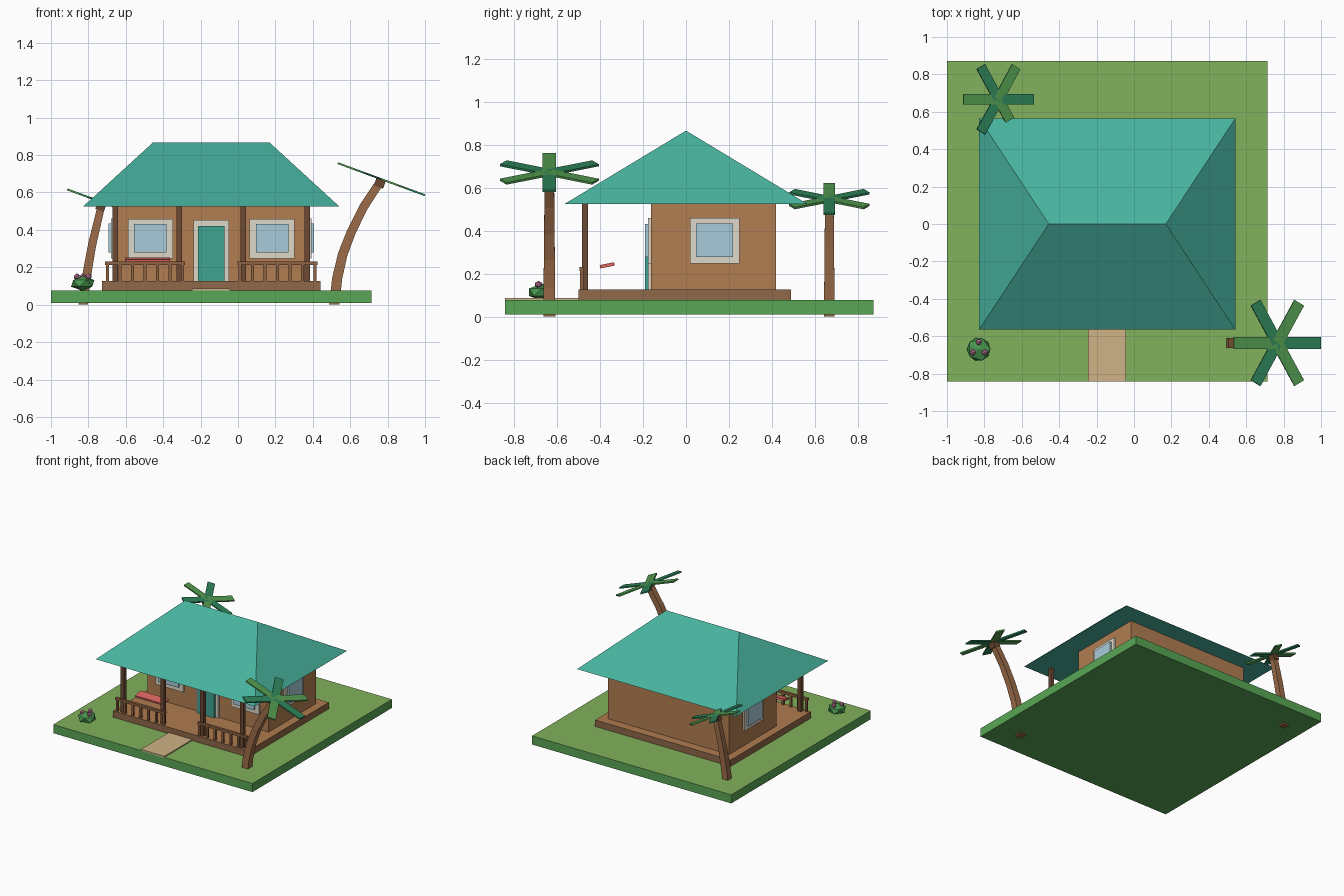
import bpy, bmesh, math
from mathutils import Vector, Matrix

if "Cube" in bpy.data.objects:
    bpy.data.objects.remove(bpy.data.objects["Cube"])


def mat(name, hexcol):
    m = bpy.data.materials.new(name)
    c = [int(hexcol[i:i + 2], 16) / 255 for i in (0, 2, 4)]
    m.diffuse_color = [((v + 0.055) / 1.055) ** 2.4 for v in c] + [1]
    m.use_nodes = True
    m.node_tree.nodes["Principled BSDF"].inputs["Base Color"].default_value = m.diffuse_color
    return m


GRASS, SOIL = mat("grass", "82B25C"), mat("grass_edge", "58A655")
WALL, BASE, DECK = mat("wall_wood", "B27E52"), mat("base_wood", "906848"), mat("deck_wood", "B07C50")
POST, RAIL = mat("post_wood", "6E4A34"), mat("rail_wood", "8F6242")
ROOF, DOOR = mat("roof_teal", "48B29E"), mat("door_teal", "40A592")
FRAME, GLASS, PATH = mat("frame_cream", "DDD8C8"), mat("glass", "A8CBDA"), mat("path_sand", "CFB286")
RED, PINK, BUSH = mat("bench_red", "DD6660"), mat("flower_pink", "D080A8"), mat("bush_green", "4A9850")
BARK, HUB = mat("bark", "9C6C48"), mat("hub_brown", "6A4630")
LEAF = [mat("leaf_dark", "2E845A"), mat("leaf_light", "52994F")]
CX = -0.143  # house centre line


def finish(name, bm, *mats):
    bmesh.ops.recalc_face_normals(bm, faces=bm.faces)
    me = bpy.data.meshes.new(name)
    bm.to_mesh(me)
    bm.free()
    for m in mats:
        me.materials.append(m)
    ob = bpy.data.objects.new(name, me)
    bpy.context.collection.objects.link(ob)
    return ob


def box(name, x, y, z, m, top=None):
    """Box from (min, max) ranges; optional second material on top."""
    bm = bmesh.new()
    bmesh.ops.create_cube(bm, size=1)
    for v in bm.verts:
        v.co = Vector([r[0] if c < 0 else r[1] for r, c in zip((x, y, z), v.co)])
    if top:
        max(bm.faces, key=lambda f: f.calc_center_median().z).material_index = 1
    return finish(name, bm, m, *([top] if top else []))


def around(c, h):
    return (c - h, c + h)


# Ground, path, foundation, walls
box("ground", (-1, 0.714), (-0.842, 0.872), (0.01, 0.077), SOIL, GRASS)
box("path", (-0.246, -0.044), (-0.842, -0.49), (0.07, 0.086), PATH)
box("foundation", around(CX, 0.583), (-0.5, 0.488), (0.07, 0.127), BASE, DECK)
box("walls", around(CX, 0.521), (-0.162, 0.418), (0.127, 0.526), WALL)

# Hip roof with closed flat underside
bm = bmesh.new()
eave = [bm.verts.new((CX + sx * 0.685, sy * 0.565, 0.525)) for sx, sy in ((-1, -1), (1, -1), (1, 1), (-1, 1))]
r0, r1 = [bm.verts.new((CX + s * 0.313, 0, 0.866)) for s in (-1, 1)]
a, b, c, d = eave
for f in ((a, b, r1, r0), (b, c, r1), (c, d, r0, r1), (d, a, r0), (d, c, b, a)):
    bm.faces.new(f)
finish("roof", bm, ROOF)

# Door
box("door_frame", around(CX, 0.096), (-0.176, -0.16), (0.127, 0.452), FRAME)
box("door", around(CX, 0.071), (-0.19, -0.16), (0.127, 0.42), DOOR)

# Windows: two in front, one on each side
for s, side in ((-1, "left"), (1, "right")):
    wx = CX + s * 0.325
    box(f"front_window_frame_{side}", around(wx, 0.12), (-0.176, -0.16), (0.247, 0.459), FRAME)
    box(f"front_window_glass_{side}", around(wx, 0.087), (-0.19, -0.16), (0.279, 0.432), GLASS)
    for part, out, h, z, m in (("frame", 0.535, 0.115, (0.247, 0.46), FRAME),
                               ("glass", 0.549, 0.086, (0.278, 0.433), GLASS)):
        xs = sorted((CX + s * 0.515, CX + s * out))
        box(f"side_window_{part}_{side}", xs, around(0.133, h), z, m)

# Porch posts
for i, off in enumerate((-0.514, -0.171, 0.171, 0.514)):
    box(f"porch_post_{i + 1}", around(CX + off, 0.0145), around(-0.47, 0.0145), (0.127, 0.526), POST)

# Railings either side of the steps
for s, side in ((-1, "left"), (1, "right")):
    rc = CX + s * 0.354
    box(f"rail_{side}", around(rc, 0.213), around(-0.485, 0.01), (0.213, 0.232), RAIL)
    for i in range(7):
        box(f"baluster_{side}_{i + 1}", around(rc + (i - 3) * 0.067, 0.008),
            around(-0.485, 0.008), (0.127, 0.214), RAIL)

# Tilted red bench seat
bench = box("bench_seat", around(0, 0.12), around(0, 0.034), around(0, 0.008), RED)
bench.location = (-0.484, -0.367, 0.239)
bench.rotation_euler = (math.radians(11), 0, 0)


def palm(name, y, pts, w0, w1, length, half_w):
    """Curved square trunk through (x, z) points, topped by a tilted star of leaves."""
    bm = bmesh.new()
    n, prev = len(pts) - 1, None
    for i, (x, z) in enumerate(pts):
        p, q = pts[max(i - 1, 0)], pts[min(i + 1, n)]
        t = Vector((q[0] - p[0], 0, q[1] - p[1])).normalized()
        side = Vector((t.z, 0, -t.x))
        if i == 0:
            side = Vector((1, 0, 0))
        h = (w0 + (w1 - w0) * i / n) / 2
        ring = [bm.verts.new(Vector((x, y + sy * h, z)) + side * (sx * h))
                for sx, sy in ((-1, -1), (1, -1), (1, 1), (-1, 1))]
        if prev:
            for k in range(4):
                bm.faces.new((prev[k], prev[(k + 1) % 4], ring[(k + 1) % 4], ring[k]))
        else:
            bm.faces.new(ring[::-1])
        prev = ring
    bm.faces.new(prev)
    finish(name + "_trunk", bm, BARK)

    tilt = Matrix.Rotation(math.radians(20.2), 4, 'Y')
    top = Vector((pts[-1][0], y, pts[-1][1])) + tilt @ Vector((0, 0, 0.012))
    place = Matrix.Translation(top) @ tilt
    hub = box(name + "_hub", around(0, w1 * 0.6), around(0, w1 * 0.6), (-0.045, -0.002), HUB)
    hub.matrix_world = place
    for i in range(6):
        leaf = box(f"{name}_leaf_{i + 1}", (0, length), around(0, half_w), around(0, 0.005), LEAF[i % 2])
        leaf.matrix_world = place @ Matrix.Rotation(i * math.pi / 3, 4, 'Z')


palm("front_palm", -0.636, [(0.515, 0), (0.53, 0.14), (0.56, 0.27), (0.606, 0.39), (0.67, 0.52), (0.762, 0.66)],
     0.056, 0.044, 0.248, 0.031)
palm("back_palm", 0.667, [(-0.827, 0), (-0.816, 0.11), (-0.798, 0.22), (-0.778, 0.33), (-0.754, 0.43), (-0.729, 0.536)],
     0.05, 0.04, 0.201, 0.027)

# Flowering bush
bm = bmesh.new()
bmesh.ops.create_icosphere(bm, subdivisions=1, radius=1,
                           matrix=Matrix.Translation((-0.83, -0.67, 0.114)) @ Matrix.Diagonal((0.07, 0.07, 0.04, 1)))
finish("bush", bm, BUSH)
for i in range(3):
    ang = math.radians(90 + 120 * i)
    bm = bmesh.new()
    bmesh.ops.create_icosphere(bm, subdivisions=1, radius=0.018, matrix=Matrix.Translation(
        (-0.83 + 0.037 * math.cos(ang), -0.668 + 0.037 * math.sin(ang), 0.15)))
    finish(f"flower_{i + 1}", bm, PINK)
